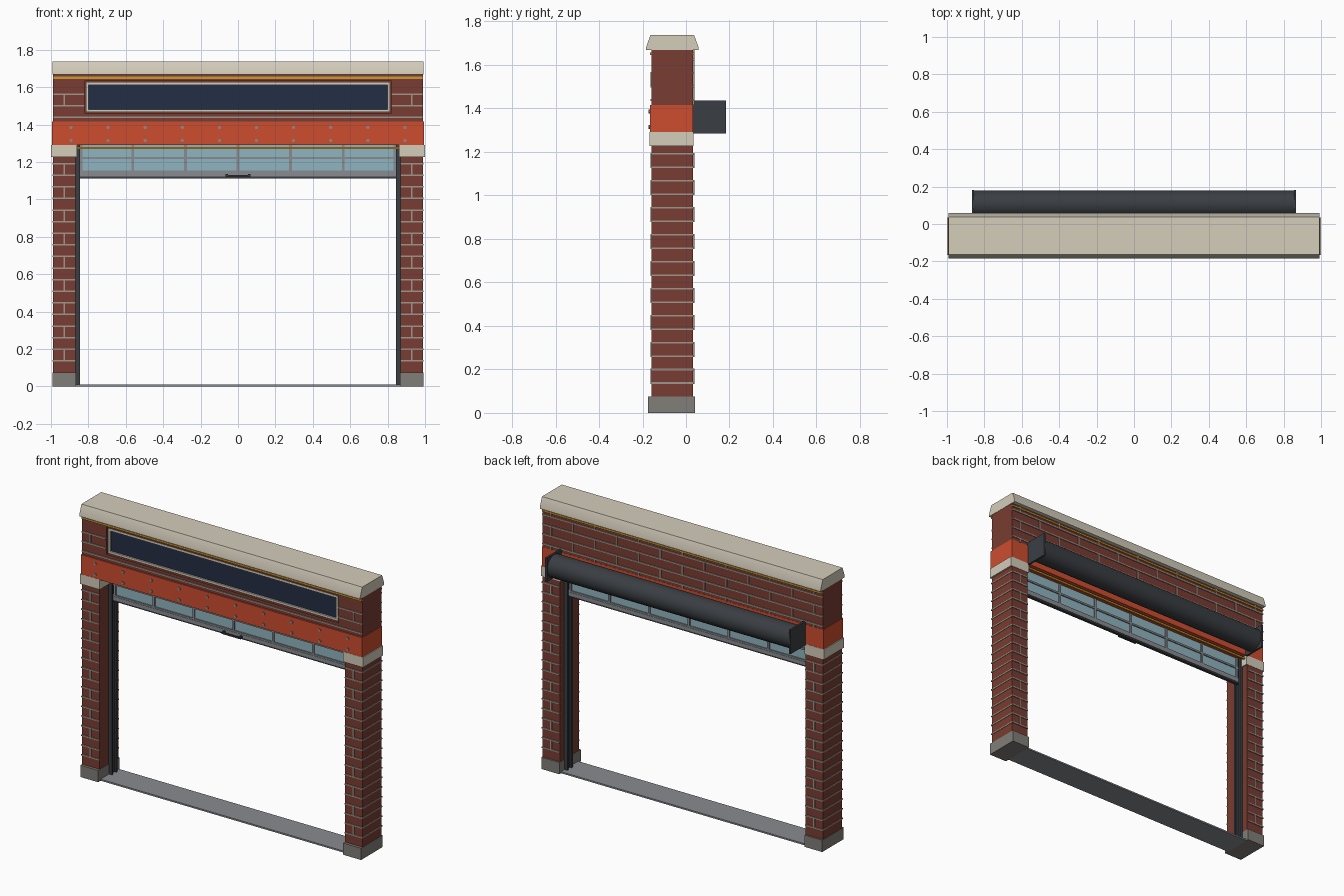
import bpy, bmesh, math
from mathutils import Matrix, Vector

if "Cube" in bpy.data.objects:
    bpy.data.objects.remove(bpy.data.objects["Cube"])


def mat(name, r, g, b):
    m = bpy.data.materials.new(name)
    m.diffuse_color = (r, g, b, 1)
    m.use_nodes = True
    m.node_tree.nodes["Principled BSDF"].inputs["Base Color"].default_value = m.diffuse_color
    return m


BRICK = mat("brick", .19, .046, .032)
MORTAR = mat("mortar", .35, .31, .26)
CREAM = mat("cream_stone", .66, .61, .50)
CONCRETE = mat("concrete", .22, .21, .19)
ORANGE = mat("orange_paint", .61, .075, .028)
NAVY = mat("navy_panel", .017, .026, .058)
DARK = mat("dark_steel", .042, .048, .055)
STEEL = mat("grey_steel", .25, .26, .28)
GLASS = mat("pale_glass", .28, .46, .53)
GOLD = mat("gold_strip", .64, .33, .03)


def finish(name, bm, material):
    bmesh.ops.recalc_face_normals(bm, faces=bm.faces)
    me = bpy.data.meshes.new(name)
    bm.to_mesh(me)
    bm.free()
    me.materials.append(material)
    ob = bpy.data.objects.new(name, me)
    bpy.context.collection.objects.link(ob)
    return ob


def boxes(name, items, material, mirror=False):
    """Each item is (x0, x1, y0, y1, z0, z1); mirror repeats it across x = 0."""
    bm = bmesh.new()
    if mirror:
        items = items + [(-b, -a, *rest) for a, b, *rest in items]
    for x0, x1, y0, y1, z0, z1 in items:
        m = Matrix.Translation(((x0 + x1) / 2, (y0 + y1) / 2, (z0 + z1) / 2))
        bmesh.ops.create_cube(bm, size=1, matrix=m @ Matrix.Diagonal((x1 - x0, y1 - y0, z1 - z0, 1)))
    return finish(name, bm, material)


def ring(x, z0, z1, t, y0, y1):
    """Rectangular frame of bar width t, symmetric in x."""
    return [(-x, x, y0, y1, z0, z0 + t), (-x, x, y0, y1, z1 - t, z1),
            (-x, -x + t, y0, y1, z0 + t, z1 - t), (x - t, x, y0, y1, z0 + t, z1 - t)]


def extrude_x(name, profile, half, material):
    bm = bmesh.new()
    face = bm.faces.new([bm.verts.new((-half, y, z)) for y, z in profile])
    out = bmesh.ops.extrude_face_region(bm, geom=[face])["geom"]
    bmesh.ops.translate(bm, vec=(2 * half, 0, 0), verts=[v for v in out if isinstance(v, bmesh.types.BMVert)])
    return finish(name, bm, material)


def cylinders(name, spots, radius, depth, segs, rot, material):
    bm = bmesh.new()
    for p in spots:
        bmesh.ops.create_cone(bm, cap_ends=True, segments=segs, radius1=radius, radius2=radius,
                              depth=depth, matrix=Matrix.Translation(Vector(p)) @ rot)
    return finish(name, bm, material)


F, B = -.158, .032            # front and back wall planes
XI, XO = .868, .99            # pillar inner and outer x
P, T = .006, .004             # mortar projection and half thickness
course = lambda i: .137 + .062 * i

# Pillars with plinths and capitals
boxes("pillars", [(XI, XO, F, B, .07, 1.235)], BRICK, True)
boxes("pillar_plinths", [(XI - .002, XO + .002, -.175, .042, 0, .075)], CONCRETE, True)
boxes("pillar_capitals", [(.86, 1.0, -.167, .034, 1.228, 1.292)], CREAM, True)

# Pillar mortar: bed joints wrap three faces, upright joints on alternate courses
joints = []
for i in range(18):
    z = course(i)
    joints.append((XI + .001, XO + .003, F - P, B + P, z - T, z + T))
    if i % 2 == 0:
        top = min(z + .062, 1.23)
        joints += [(.925, .933, F - P, F + .002, z, top), (.925, .933, B - .002, B + P, z, top)]
boxes("pillar_mortar", joints, MORTAR, True)

# Upper wall, with a recess in front for the sign
RX, RZ0, RZ1, RY = .82, 1.462, 1.633, -.122
boxes("upper_wall", [(-XO, XO, RY, B, 1.41, 1.67),
                     (-XO, XO, F, RY, 1.41, RZ0), (-XO, XO, F, RY, RZ1, 1.67),
                     (-XO, -RX, F, RY, RZ0, RZ1), (RX, XO, F, RY, RZ0, RZ1)], BRICK)

# Upper wall mortar
joints = [(-XO, XO, F - P, F + .002, 1.439 - T, 1.439 + T)]
for i in range(20, 25):
    z, top = course(i), min(course(i + 1), 1.67)
    z0 = max(z, 1.415)
    if i > 20:
        joints.append((-XO, XO, B - .002, B + P, z - T, z + T))
    if i in (22, 23):
        for s in (-1, 1):
            joints.append((min(s * RX, s * XO), max(s * RX, s * XO), F - P, F + .002, z - T, z + T))
    for k in range(-3, 4):
        x = .31 * k + (0 if i % 2 == 0 else .155)
        if abs(x) < XO - .01:
            joints.append((x - T, x + T, B - .002, B + P, z0, top))
            if i == 22 and abs(x) > RX:
                joints.append((x - T, x + T, F - P, F + .002, z0, top))
boxes("upper_wall_mortar", joints, MORTAR)

# Blank sign board in the recess
boxes("sign_panel", [(-.803, .803, -.14, RY + .002, 1.475, 1.62)], NAVY)
boxes("sign_frame", ring(.812, 1.467, 1.627, .014, -.15, RY + .002), CREAM)

# Coping stone
coping = extrude_x("coping", [(-.184, 1.668), (-.184, 1.68), (-.163, 1.738),
                              (.037, 1.738), (.058, 1.68), (.058, 1.668)], .992, CREAM)

# Gold trims under the coping and under the lintel
boxes("cornice_trim", [(-XO, XO, F - .008, F + .002, 1.645, 1.656),
                       (-XO, XO, B - .002, B + .008, 1.645, 1.656)], GOLD)
boxes("lintel_trim", [(-.865, .865, -.125, -.113, 1.27, 1.281),
                      (-.865, .865, .008, .02, 1.27, 1.281)], GOLD)

# Painted lintel with two rows of rivets
boxes("lintel", [(-.994, .994, -.166, .033, 1.29, 1.416)], ORANGE)
cylinders("lintel_rivets", [(-.893 + .1984 * i, -.168, z) for i in range(10) for z in (1.315, 1.385)],
          .009, .008, 10, Matrix.Rotation(math.pi / 2, 4, 'X'), STEEL)

# Guide rails: channels open towards the doorway
boxes("guide_rails", [(.858, .87, -.065, -.01, .01, 1.292),
                      (.845, .858, -.065, -.053, .01, 1.292),
                      (.845, .858, -.022, -.01, .01, 1.292)], DARK, True)

# Raised glazed door
boxes("door_glass", [(-.852, .852, -.041, -.034, 1.14, 1.292)], GLASS)
bars = [(-.852, .852, -.048, -.027, z - .006, z + .006) for z in (1.148, 1.222)]
bars += [(x - .007, x + .007, -.048, -.027, 1.14, 1.292) for x in (-.838, -.562, -.281, 0, .281, .562, .838)]
boxes("door_frame_bars", bars, STEEL)
boxes("door_bottom_rail", [(-.852, .852, -.05, -.025, 1.122, 1.144)], STEEL)
boxes("door_bottom_seal", [(-.852, .852, -.047, -.028, 1.112, 1.124)], DARK)
boxes("door_handle", [(-.068, .068, -.07, -.062, 1.121, 1.131),
                      (-.066, -.054, -.064, -.048, 1.121, 1.136),
                      (.054, .066, -.064, -.048, 1.121, 1.136)], DARK)

# Roller drum with square end plates on the back
drum = cylinders("roller_drum", [(0, .107, 1.36)], .072, 1.72, 40, Matrix.Rotation(math.pi / 2, 4, 'Y'), DARK)
boxes("roller_end_plates", [(.855, .867, .03, .183, 1.284, 1.437)], DARK, True)

# Threshold
boxes("threshold", [(-.87, .87, -.15, .025, 0, .01)], STEEL)

# Smooth shading on rounded parts
for ob in (drum, coping):
    bpy.ops.object.select_all(action='DESELECT')
    ob.select_set(True)
    bpy.context.view_layer.objects.active = ob
    bpy.ops.object.shade_smooth_by_angle(angle=math.radians(35))
